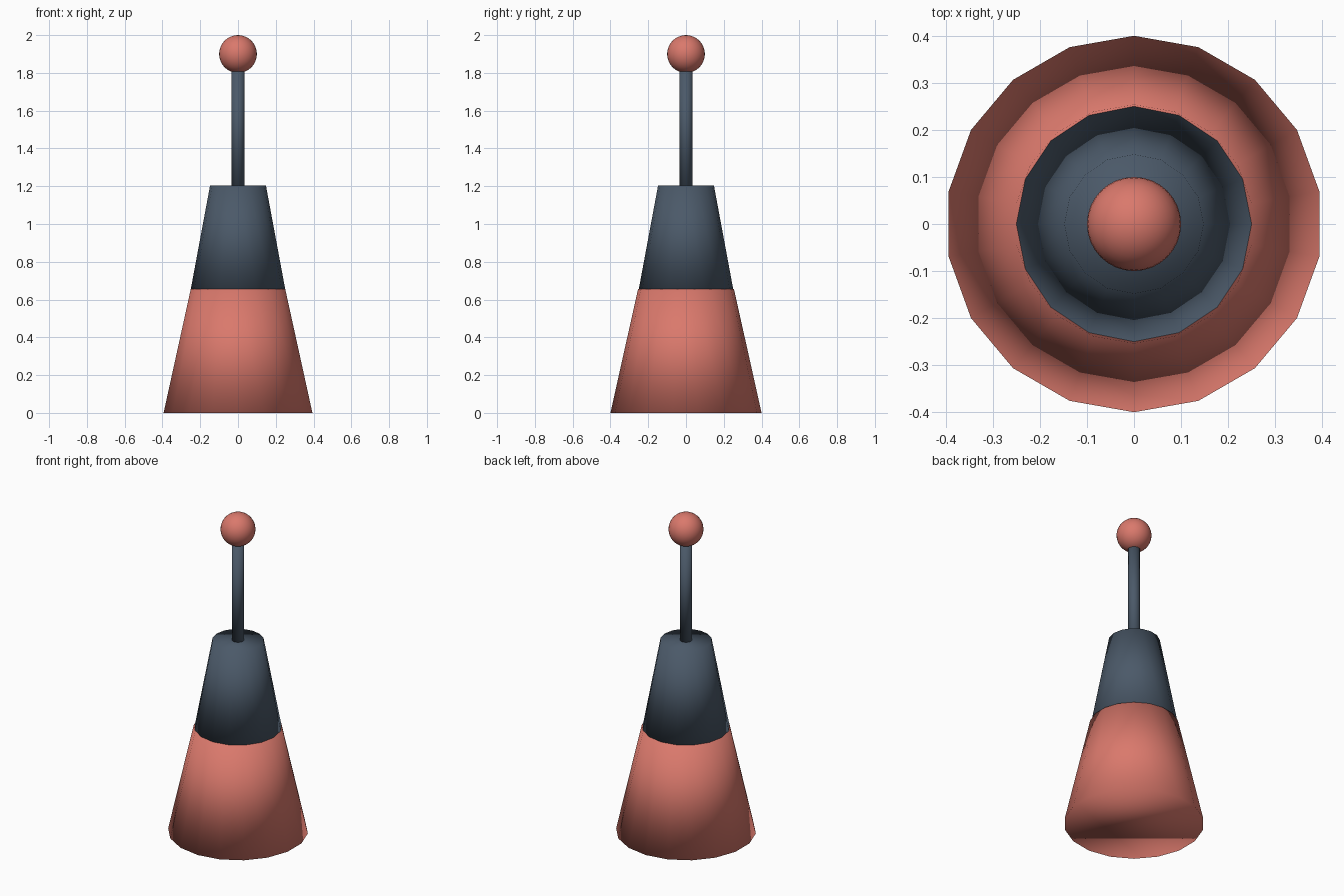
import bpy

cube = bpy.data.objects.get("Cube")
if cube:
    bpy.data.objects.remove(cube, do_unlink=True)


def make_material(name, color):
    mat = bpy.data.materials.new(name)
    mat.use_nodes = True
    mat.diffuse_color = color
    mat.node_tree.nodes["Principled BSDF"].inputs["Base Color"].default_value = color
    return mat


coral = make_material("coral red", (0.70, 0.19, 0.15, 1))
slate = make_material("slate blue", (0.07, 0.10, 0.14, 1))


def finish(name, mat):
    obj = bpy.context.object
    obj.name = name
    obj.data.materials.append(mat)
    bpy.ops.object.shade_smooth()


def frustum(name, mat, sides, r_low, r_high, z_low, z_high):
    """Closed, smooth-shaded tapered cylinder between two heights."""
    bpy.ops.mesh.primitive_cone_add(
        vertices=sides, radius1=r_low, radius2=r_high,
        depth=z_high - z_low, location=(0, 0, (z_low + z_high) / 2))
    finish(name, mat)


# Stacked tapered body
frustum("lower_body", coral, 18, 0.40, 0.254, 0, 0.655)
frustum("upper_body", slate, 16, 0.25, 0.148, 0.655, 1.203)

# Thin mast with a ball on top
frustum("mast", slate, 16, 0.035, 0.035, 1.2, 1.81)
bpy.ops.mesh.primitive_uv_sphere_add(
    segments=32, ring_count=16, radius=0.1, location=(0, 0, 1.9))
finish("top_ball", coral)
